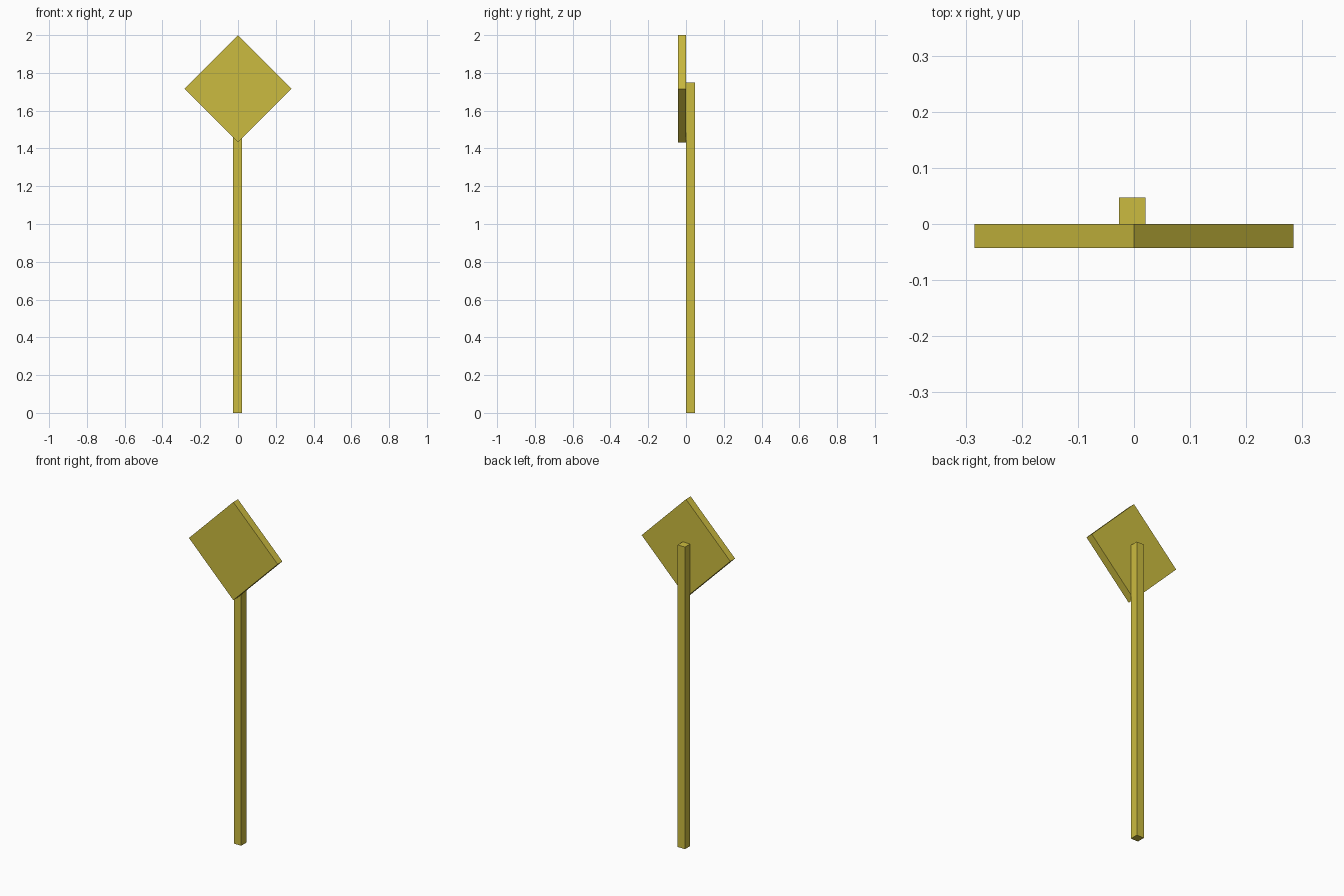
import bpy
import math

if "Cube" in bpy.data.objects:
    bpy.data.objects.remove(bpy.data.objects["Cube"])

paint = bpy.data.materials.new("yellow_paint")
paint.diffuse_color = (0.6, 0.5, 0.05, 1)
paint.use_nodes = True
paint.node_tree.nodes["Principled BSDF"].inputs["Base Color"].default_value = paint.diffuse_color


def box(name, centre, size, tilt=0.0):
    bpy.ops.mesh.primitive_cube_add(size=1, location=centre, rotation=(0, tilt, 0))
    ob = bpy.context.object
    ob.name = name
    ob.scale = size
    bpy.ops.object.transform_apply(location=False, rotation=True, scale=True)
    ob.data.materials.append(paint)
    return ob


# Square post standing behind the panel
box("post", (-0.003, 0.0235, 0.874), (0.047, 0.047, 1.748))

# Square panel turned on its corner
half_diagonal = 0.284
side = half_diagonal * math.sqrt(2)
box("sign_panel", (0, -0.0215, 2 - half_diagonal), (side, 0.043, side), math.radians(45))
